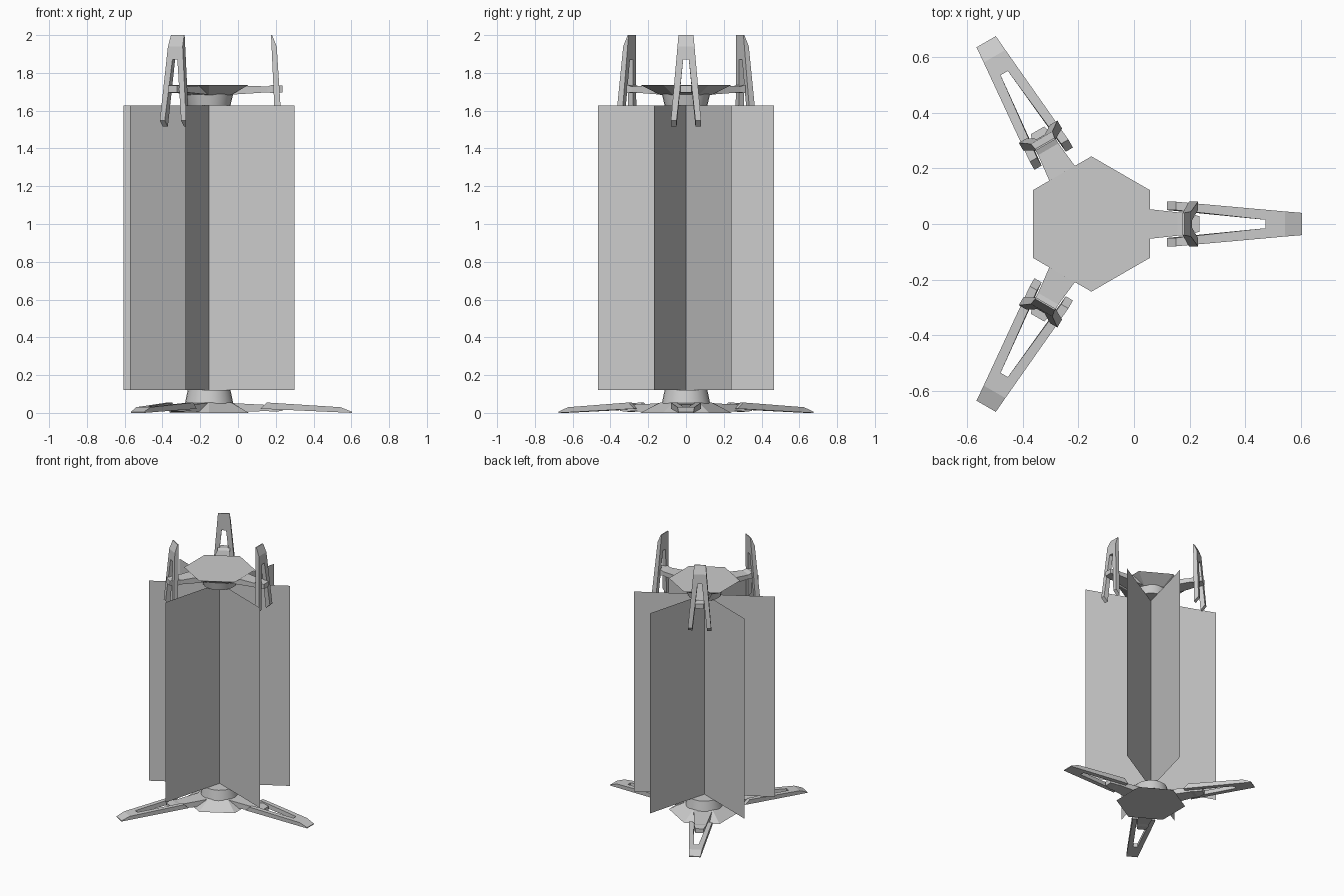
import bpy, bmesh, math
from mathutils import Matrix, Vector

if "Cube" in bpy.data.objects:
    bpy.data.objects.remove(bpy.data.objects["Cube"])

AXIS = Matrix.Translation((-0.153, 0, 0))

grey = bpy.data.materials.new("light_grey")
grey.diffuse_color = (0.6, 0.6, 0.6, 1)
grey.use_nodes = True
grey.node_tree.nodes["Principled BSDF"].inputs["Base Color"].default_value = grey.diffuse_color


def make(name, verts, faces, turn=0.0):
    """Mesh object placed on the central axis and turned about it."""
    bm = bmesh.new()
    vs = [bm.verts.new(v) for v in verts]
    for f in faces:
        bm.faces.new([vs[i] for i in f])
    bmesh.ops.recalc_face_normals(bm, faces=bm.faces)
    bm.transform(AXIS @ Matrix.Rotation(turn, 4, 'Z'))
    me = bpy.data.meshes.new(name)
    bm.to_mesh(me)
    bm.free()
    me.materials.append(grey)
    ob = bpy.data.objects.new(name, me)
    bpy.context.collection.objects.link(ob)
    return ob


def frustum(name, sides, r0, z0, r1, z1, smooth=False):
    """Closed frustum with a corner pointing along y."""
    ang = [math.pi / 2 + 2 * math.pi * i / sides for i in range(sides)]
    verts = [(r * math.cos(a), r * math.sin(a), z)
             for r, z in ((r0, z0), (r1, z1)) for a in ang]
    faces = [(i, (i + 1) % sides, sides + (i + 1) % sides, sides + i) for i in range(sides)]
    faces += [tuple(range(sides)), tuple(range(sides, 2 * sides))]
    ob = make(name, verts, faces)
    if smooth:
        for p in ob.data.polygons:
            p.use_smooth = len(p.vertices) == 4
    return ob


def claw(name, place, turn):
    """A-shaped claw: u along its length, v across, w through its thickness."""
    half = [(0, 0.05), (0, 0.08), (0.425, 0.045), (0.485, 0.04)]
    outline = [(0.355, 0.015)] + half
    outline += [(u, -v) for u, v in reversed(outline)]
    n = len(outline)
    under, over = [], []
    for u, v in outline:
        under.append(place(u, v, 0.022 * (1 - u / 0.485)))
        w = 0.055 - 0.025 * u / 0.425 if u < 0.45 else 0.006
        over.append(place(u if u else 0.033, v, w))
    faces = [(i, (i + 1) % n, n + (i + 1) % n, n + i) for i in range(n)]
    faces.append(tuple(range(n)))
    faces.append(tuple(n + i for i in (0, 1, 2, 3, 6, 7, 8, 9)))   # main face
    faces.append(tuple(n + i for i in (3, 4, 5, 6)))               # sloped tip
    make(name, under + over, faces, turn)


def strut(name, stations, turn):
    """Tapered bar through (radius, half width, low z, high z) stations."""
    verts, faces = [], []
    for r, h, lo, hi in stations:
        verts += [(r, -h, lo), (r, h, lo), (r, h, hi), (r, -h, hi)]
    for s in range(len(stations) - 1):
        b = 4 * s
        faces += [(b + i, b + (i + 1) % 4, b + 4 + (i + 1) % 4, b + 4 + i) for i in range(4)]
    last = len(verts) - 4
    faces += [(0, 1, 2, 3), (last, last + 1, last + 2, last + 3)]
    make(name, verts, faces, turn)


# Three thin crossed panels
for i, deg in enumerate((30, 75, -20.4)):
    R = 0.483
    make(f"crossed_panel_{i + 1}",
         [(-R, 0, 0.122), (0, 0, 0.122), (R, 0, 0.122),
          (R, 0, 1.627), (0, 0, 1.627), (-R, 0, 1.627)],
         [(0, 1, 4, 5), (1, 2, 3, 4)], math.radians(deg))

# Hexagonal end plates and short round stems
frustum("base_plate", 6, 0.243, 0.0, 0.135, 0.055)
frustum("top_plate", 6, 0.135, 1.683, 0.243, 1.737)
frustum("base_stem", 24, 0.128, 0.05, 0.113, 0.122, True)
frustum("top_stem", 24, 0.113, 1.627, 0.128, 1.69, True)

# Struts and claws, three at each end
for i in range(3):
    a = math.radians(120 * i)
    strut(f"top_strut_{i + 1}",
          [(0.12, 0.063, 1.685, 1.735), (0.31, 0.042, 1.697, 1.728),
           (0.335, 0.042, 1.693, 1.737), (0.388, 0.028, 1.697, 1.732)], a)
    strut(f"base_strut_{i + 1}",
          [(0.12, 0.063, 0.004, 0.052), (0.31, 0.042, 0.01, 0.042),
           (0.335, 0.042, 0.006, 0.046), (0.388, 0.028, 0.01, 0.042)], a)
    claw(f"top_claw_{i + 1}", lambda u, v, w: (0.328 + w, v, 1.515 + u), a)
    claw(f"base_claw_{i + 1}", lambda u, v, w: (0.271 + u, v, w), a)
